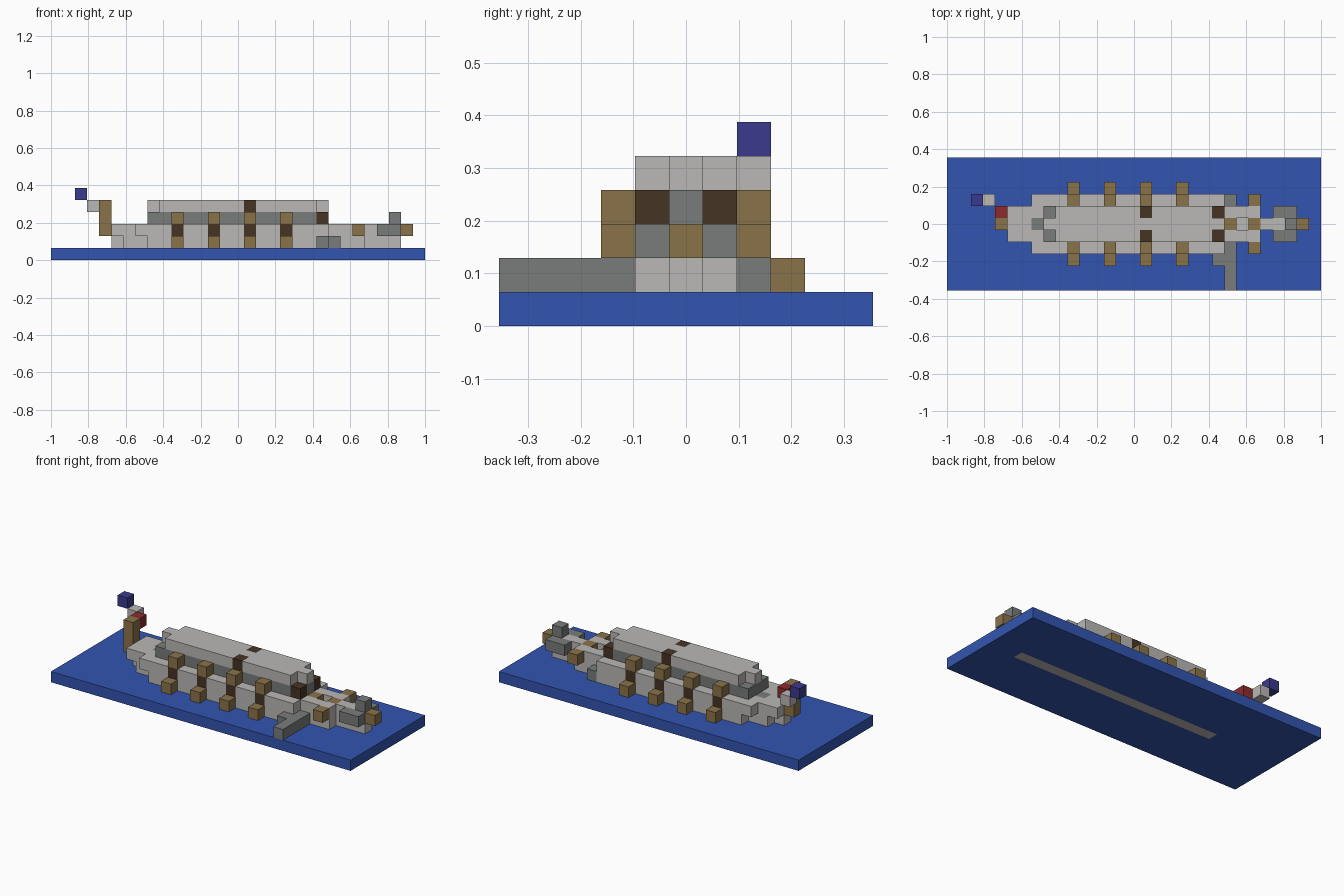
import bpy
import bmesh
from mathutils import Vector

if "Cube" in bpy.data.objects:
    bpy.data.objects.remove(bpy.data.objects["Cube"], do_unlink=True)

UNIT = 2 / 31                       # edge of one block
ORIGIN = Vector((-1, -5.5 * UNIT, 0))


def material(name, r, g, b):
    mat = bpy.data.materials.new(name)
    mat.use_nodes = True
    mat.diffuse_color = (r, g, b, 1)
    bsdf = mat.node_tree.nodes["Principled BSDF"]
    bsdf.inputs["Base Color"].default_value = (r, g, b, 1)
    bsdf.inputs["Roughness"].default_value = 0.9
    return mat


water = material("water blue", 0.033, 0.091, 0.434)
pale = material("pale grey", 0.49, 0.48, 0.465)
grey = material("mid grey", 0.19, 0.202, 0.197)
tan = material("tan wood", 0.254, 0.171, 0.067)
brown = material("dark brown", 0.061, 0.034, 0.018)
red = material("red", 0.266, 0.023, 0.025)
indigo = material("indigo", 0.045, 0.042, 0.27)

cells = {}      # block position -> part name
parts = {}      # part name -> material


def span(v):
    return range(v[0], v[1] + 1) if isinstance(v, tuple) else (v,)


def fill(part, mat, xs, ys, zs, mirror=False):
    """Fill inclusive block ranges; later parts replace earlier blocks."""
    parts[part] = mat
    for x in span(xs):
        for y in span(ys):
            for z in span(zs):
                cells[x, y, z] = part
                if mirror:
                    cells[x, 10 - y, z] = part


# Sea slab with the keel showing through its underside
fill("sea", water, (0, 30), (0, 10), 0)
fill("keel", pale, (7, 27), 5, 0)

# Hull: lower strakes, wider upper strakes, bow and stern
fill("hull", pale, (6, 25), (4, 6), 1)
fill("hull", pale, (5, 28), 5, 1)
fill("hull", pale, (8, 22), (3, 7), 1)
fill("hull", pale, (7, 22), (3, 7), 2)
fill("hull", pale, (5, 25), (4, 6), 2)
fill("hull", pale, (26, 27), 5, 2)
fill("bow_hatch", grey, 7, 5, 2)

# Stern deck: two benches around a sunken well
for x in (23, 25):
    fill("stern_bench", tan, x, 5, 2)
del cells[24, 5, 2]

# Stern platform, post and rudder
fill("stern_platform", grey, 27, 4, 2, mirror=True)
fill("stern_platform", grey, 28, (4, 6), 2)
fill("stern_post", grey, 28, 5, 3)
fill("rudder", tan, 29, 5, 2)
fill("stern_oar", tan, 25, 3, 2, mirror=True)

# Side ramp and quarter blocks
fill("quarter_block", grey, 23, 3, 1, mirror=True)
fill("ramp", grey, 23, (0, 2), 1)
fill("ramp", grey, 22, 2, 1)

# Cabin walls and roof
fill("cabin_walls", grey, (8, 22), (4, 6), 3)
fill("cabin_corner", brown, 22, 4, 3, mirror=True)
fill("cabin_roof", pale, (9, 21), (4, 6), 4)
fill("cabin_roof", pale, (8, 22), 5, 4)
fill("roof_beam", brown, 16, 4, 4, mirror=True)

# Ribs with a fender below and a rail block above
for x in range(10, 20, 3):
    fill("rib", brown, x, 3, 2, mirror=True)
    fill("fender", tan, x, 2, 1, mirror=True)
    fill("rail_block", tan, x, 3, 3, mirror=True)

# Bow post with its ornament
fill("bow_post", tan, 4, 5, (2, 4))
fill("bow_red_block", red, 4, 6, 4)
fill("bow_pale_block", pale, 3, 7, 4)
fill("bow_tip", indigo, 2, 7, 5)


def build(part):
    """Skin the exposed sides of a part, then merge flat areas."""
    bm = bmesh.new()
    for cell, owner in cells.items():
        if owner != part:
            continue
        for axis in range(3):
            for sign in (-1, 1):
                n = Vector((0, 0, 0))
                n[axis] = sign
                near = Vector(cell) + n
                if tuple(int(c) for c in near) in cells:
                    continue
                u = Vector((0, 0, 0))
                u[(axis + 1) % 3] = 0.5
                v = n.cross(u)
                mid = Vector(cell) + Vector((0.5, 0.5, 0.5)) + n / 2
                ring = (mid - u - v, mid + u - v, mid + u + v, mid - u + v)
                bm.faces.new([bm.verts.new(ORIGIN + p * UNIT) for p in ring])
    bmesh.ops.remove_doubles(bm, verts=bm.verts, dist=UNIT / 100)
    bmesh.ops.dissolve_limit(bm, angle_limit=0.01, verts=bm.verts, edges=bm.edges)
    bmesh.ops.triangulate(bm, faces=[f for f in bm.faces if len(f.verts) > 4])
    mesh = bpy.data.meshes.new(part)
    bm.to_mesh(mesh)
    bm.free()
    mesh.materials.append(parts[part])
    obj = bpy.data.objects.new(part, mesh)
    bpy.context.collection.objects.link(obj)


for part in parts:
    build(part)
